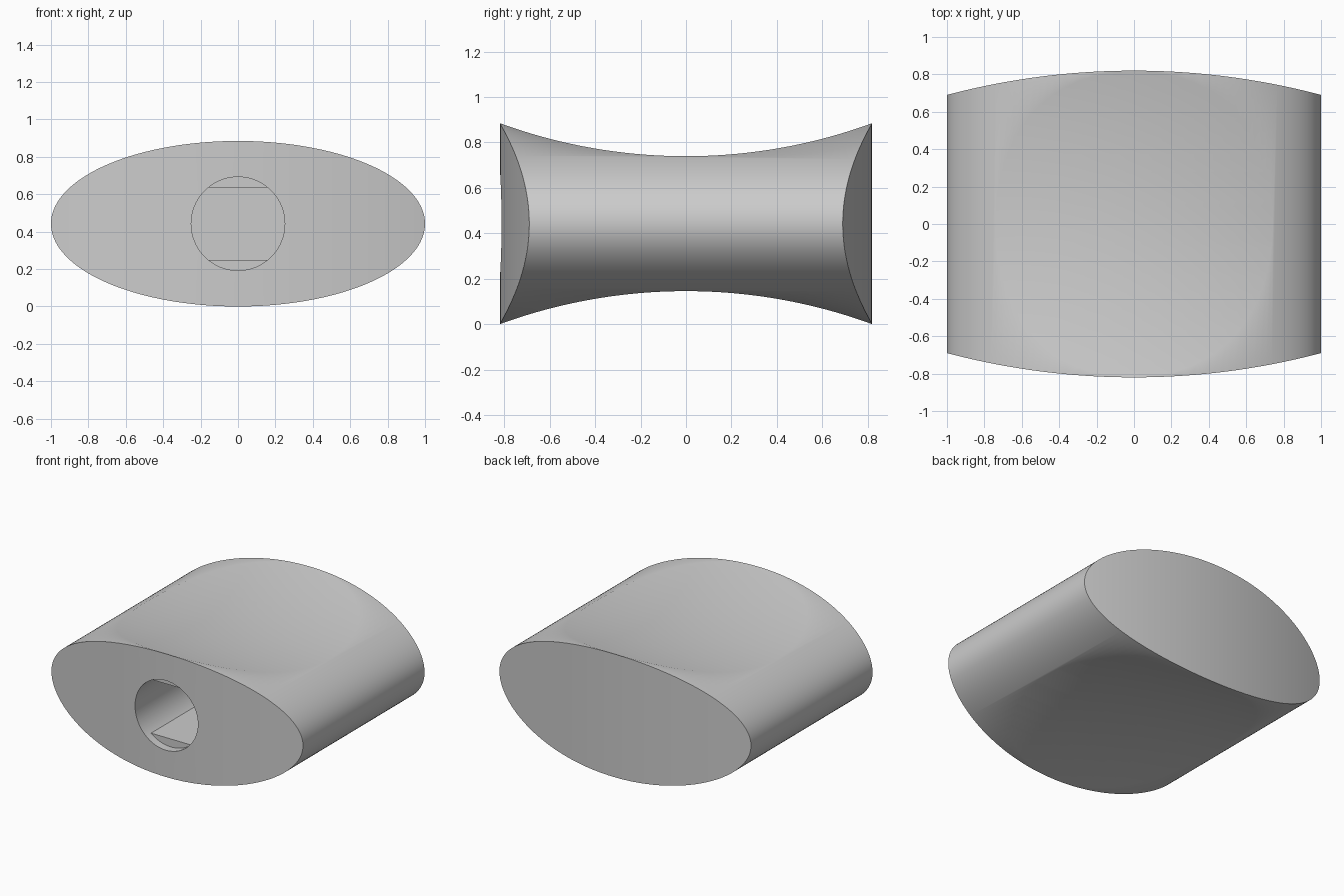
import bpy, bmesh
from math import cos, sin, pi, sqrt, asin

if "Cube" in bpy.data.objects:
    bpy.data.objects.remove(bpy.data.objects["Cube"])

HALF_H, MID_H = 0.4425, 0.297       # half height at the ends and at the waist
END_Y, END_SAG = 0.82, 0.13         # bowed end faces
CENTRE_Z = HALF_H
HOLE_R, HOLE_FLAT = 0.25, 0.193

grey = bpy.data.materials.new("light grey")
grey.use_nodes = True
colour = (0.6, 0.6, 0.6, 1)
grey.diffuse_color = colour
grey.node_tree.nodes["Principled BSDF"].inputs["Base Color"].default_value = colour


def make_object(name, bm):
    bmesh.ops.recalc_face_normals(bm, faces=bm.faces)
    mesh = bpy.data.meshes.new(name)
    bm.to_mesh(mesh)
    bm.free()
    mesh.materials.append(grey)
    obj = bpy.data.objects.new(name, mesh)
    bpy.context.collection.objects.link(obj)
    return obj


def prism(name, start, end):
    """Closed solid between two matching outlines."""
    bm = bmesh.new()
    a = [bm.verts.new(p) for p in start]
    b = [bm.verts.new(p) for p in end]
    n = len(a)
    for i in range(n):
        j = (i + 1) % n
        bm.faces.new((a[i], a[j], b[j], b[i]))
    bm.faces.new(a)
    bm.faces.new(b)
    return make_object(name, bm)


def end_y(x):
    radius = (1 + END_SAG ** 2) / (2 * END_SAG)
    return END_Y - radius + sqrt(radius ** 2 - x * x)


def body(steps=144):
    """Elliptical barrel whose two ends bow outward."""
    bm = bmesh.new()
    angles = [2 * pi * i / steps for i in range(steps)]
    rings = []
    for side in (-1, 1):
        rings.append([bm.verts.new((cos(t), side * end_y(cos(t)), CENTRE_Z + HALF_H * sin(t)))
                      for t in angles])
    a, b = rings
    for i in range(steps):
        j = (i + 1) % steps
        bm.faces.new((a[i], a[j], b[j], b[i]))
    for ring in rings:
        for i in range(steps // 2):
            quad = [ring[i], ring[i + 1], ring[-i - 1], ring[-i]]
            bm.faces.new(list(dict.fromkeys(quad)))
    return make_object("knob_body", bm)


def scoop(name, side, steps=64):
    """Solid that hollows the upper or lower grip surface."""
    sag = HALF_H - MID_H
    radius = (END_Y ** 2 + sag ** 2) / (2 * sag)
    profile = []
    for i in range(steps + 1):
        y = -1 + 2 * i / steps
        profile.append((y, CENTRE_Z + side * (MID_H + radius - sqrt(radius ** 2 - y * y))))
    far = CENTRE_Z + side * 2
    profile += [(1, far), (-1, far)]
    return prism(name, [(-1.5, y, z) for y, z in profile], [(1.5, y, z) for y, z in profile])


def bore(name, depth_y, flat, steps=64):
    """Round bore, with flats above and below when flat is under the radius."""
    cut = asin(min(1, flat / HOLE_R))
    right = [-cut + 2 * cut * i / steps for i in range(steps + 1)]
    if flat >= HOLE_R:
        right = right[:-1]
    angles = right + [t + pi for t in right]
    outline = [(HOLE_R * cos(t), CENTRE_Z + HOLE_R * sin(t)) for t in angles]
    return prism(name, [(x, -1, z) for x, z in outline], [(x, depth_y, z) for x, z in outline])


knob = body()
cutters = [
    scoop("upper_scoop", 1),
    scoop("lower_scoop", -1),
    bore("shaft_entry", -0.76, HOLE_R),
    bore("shaft_socket", 0.0, HOLE_FLAT),
]

# Carve the grips and the shaft hole
for cutter in cutters:
    cutter.hide_render = True
    mod = knob.modifiers.new(cutter.name, "BOOLEAN")
    mod.operation = "DIFFERENCE"
    mod.solver = "EXACT"
    mod.object = cutter
bpy.context.view_layer.objects.active = knob
for obj in bpy.context.selected_objects:
    obj.select_set(False)
knob.select_set(True)
for mod in list(knob.modifiers):
    bpy.ops.object.modifier_apply(modifier=mod.name)
for cutter in cutters:
    bpy.data.objects.remove(cutter)

bpy.ops.object.shade_smooth_by_angle(angle=pi / 6)
